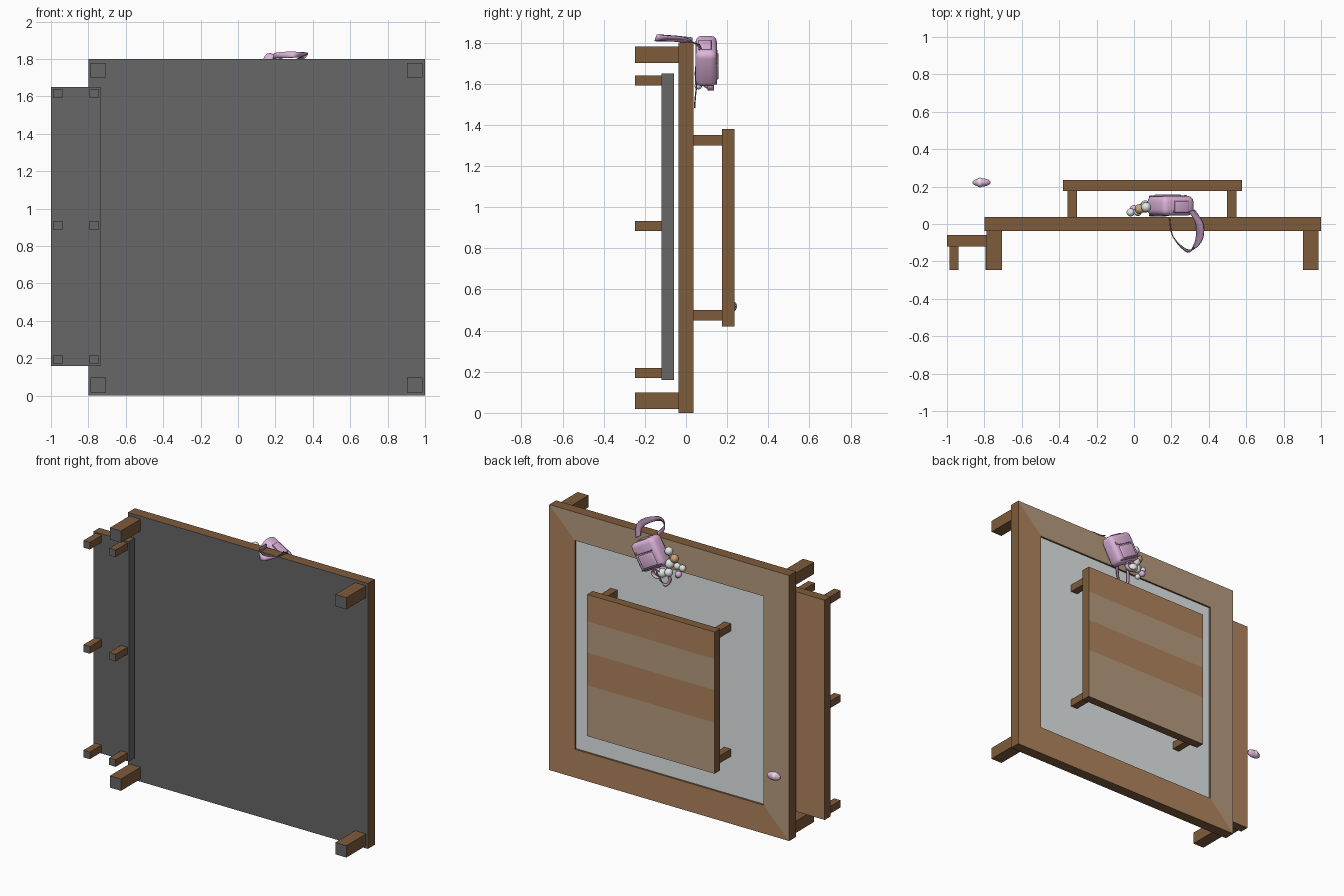
import bpy, bmesh, math
from mathutils import Vector, Matrix

if "Cube" in bpy.data.objects:
    bpy.data.objects.remove(bpy.data.objects["Cube"])

def material(name, rgb):
    m = bpy.data.materials.new(name)
    m.diffuse_color = (*rgb, 1)
    m.use_nodes = True
    m.node_tree.nodes["Principled BSDF"].inputs["Base Color"].default_value = m.diffuse_color
    return m

GREY = material("dark grey underside", (0.135, 0.135, 0.135))
EDGE = material("edge brown", (0.21, 0.106, 0.044))
WOOD = material("warm brown", (0.43, 0.23, 0.107))
PALE = material("greyish brown", (0.47, 0.335, 0.215))
GLASS = material("blue grey panel", (0.74, 0.79, 0.79))
PINK = material("pink mauve", (0.74, 0.46, 0.72))
PLUM = material("dark mauve", (0.33, 0.2, 0.33))
WHITE = material("bead white", (0.78, 0.8, 0.78))
TAN = material("bead tan", (0.6, 0.38, 0.18))

def finish(bm, name, mats, smooth=False, recalc=True):
    if recalc:
        bmesh.ops.recalc_face_normals(bm, faces=bm.faces)
    me = bpy.data.meshes.new(name)
    bm.to_mesh(me)
    bm.free()
    for m in mats:
        me.materials.append(m)
    ob = bpy.data.objects.new(name, me)
    bpy.context.collection.objects.link(ob)
    if smooth:
        bpy.ops.object.select_all(action='DESELECT')
        ob.select_set(True)
        bpy.context.view_layer.objects.active = ob
        bpy.ops.object.shade_smooth_by_angle(angle=math.radians(40))
    return ob

def box_bm(x, y, z):
    bm = bmesh.new()
    bmesh.ops.create_cube(bm, size=1)
    for v in bm.verts:
        v.co = Vector([a + (b - a) * (c + 0.5) for (a, b), c in zip((x, y, z), v.co)])
    bm.normal_update()
    return bm

def wood_box(name, x, y, z, grey_side=False, top=EDGE):
    """Brown block with a grey underside that faces the front."""
    bm = box_bm(x, y, z)
    for f in bm.faces:
        n = f.normal
        if n.y < -0.9 or (grey_side and n.x > 0.9):
            f.material_index = 1
        elif n.y > 0.9:
            f.material_index = 2
    return finish(bm, name, [EDGE, GREY, top])

# Large table top: mitred frame around a recessed panel
bm = box_bm((-0.8, 1.0), (-0.037, 0.037), (0, 1.8))
back = [f for f in bm.faces if f.normal.y > 0.9]
under = [f for f in bm.faces if f.normal.y < -0.9]
under[0].material_index = 1
ring = bmesh.ops.inset_region(bm, faces=back, thickness=0.192, use_even_offset=True)["faces"]
for f in ring:
    c = f.calc_center_median()
    f.material_index = 3 if c.z > 1.5 or c.x < -0.5 else 2
for f in back:
    f.material_index = 4
walls = bmesh.ops.inset_individual(bm, faces=back, thickness=0.001, depth=-0.012)["faces"]
for f in walls:
    f.material_index = 0
finish(bm, "table_top", [EDGE, GREY, WOOD, PALE, GLASS])

# Large table legs
for x in (-0.788, 0.903):
    for z in (0.018, 1.7):
        wood_box("table_leg", (x, x + 0.083), (-0.247, -0.037), (z, z + 0.08))

# Narrow bench with six legs
wood_box("bench_top", (-1.0, -0.735), (-0.12, -0.058), (0.16, 1.65), True, WOOD)
for x in (-0.987, -0.793):
    for z in (0.17, 0.885, 1.592):
        wood_box("bench_leg", (x, x + 0.048), (-0.247, -0.12), (z, z + 0.048))

# Small table with striped planks
bm = box_bm((-0.38, 0.577), (0.176, 0.236), (0.42, 1.38))
cuts = [1.38 - 0.96 * t for t in (0.19, 0.41, 0.64)]
for z in cuts:
    bmesh.ops.bisect_plane(bm, geom=bm.verts[:] + bm.edges[:] + bm.faces[:],
                           plane_co=(0, 0, z), plane_no=(0, 0, 1))
bm.normal_update()
for f in bm.faces:
    if f.normal.y > 0.9:
        band = sum(f.calc_center_median().z < z for z in cuts)
        f.material_index = 2 + band % 2
    elif f.normal.y < -0.9:
        f.material_index = 1
finish(bm, "small_table_top", [EDGE, GREY, WOOD, PALE])
for x in (-0.355, 0.497):
    for z in (0.45, 1.3):
        wood_box("small_table_leg", (x, x + 0.05), (0.025, 0.176), (z, z + 0.05))

# Tilted bag: all parts are given in the bag's own frame
TILT = Matrix.Translation((0.195, 0.098, 1.71)) @ Matrix.Rotation(math.radians(30), 4, 'Y')

def bag_part(name, center, size, bevel, mat):
    spans = [(c - s / 2, c + s / 2) for c, s in zip(center, size)]
    bm = box_bm(*spans)
    bmesh.ops.bevel(bm, geom=bm.edges[:], offset=bevel, segments=3, affect='EDGES', profile=0.5)
    bmesh.ops.transform(bm, matrix=TILT, verts=bm.verts)
    return finish(bm, name, [mat], True)

bag_part("bag_body", (0, 0, 0), (0.195, 0.105, 0.195), 0.03, PINK)
bag_part("bag_front_pocket", (0, 0.053, -0.03), (0.12, 0.016, 0.085), 0.007, PINK)
bag_part("bag_pocket_trim", (0, 0.051, 0.022), (0.135, 0.008, 0.006), 0.002, PLUM)
bag_part("bag_bottom_trim", (0, 0, -0.08), (0.17, 0.107, 0.008), 0.003, PLUM)
bag_part("bag_top_patch", (0.01, -0.005, 0.097), (0.085, 0.06, 0.01), 0.004, PINK)
bag_part("bag_top_patch_trim", (0.01, -0.005, 0.096), (0.091, 0.066, 0.006), 0.002, PLUM)
bag_part("bag_badge", (0.07, 0.05, 0.035), (0.016, 0.012, 0.016), 0.004, TAN)

def strap(name, stations, inner, outer):
    """Band swept through (centre, width vector) stations."""
    bm = bmesh.new()
    rows = []
    n = len(stations)
    for i in range(n - 1):
        p = [stations[min(max(i + k, 0), n - 1)] for k in (-1, 0, 1, 2)]
        for s in range(6 if i < n - 2 else 7):
            t = s / 6
            row = []
            for j in (0, 1):
                a, b, c, d = (Vector(q[j]) for q in p)
                row.append(0.5 * (2 * b + (c - a) * t + (2 * a - 5 * b + 4 * c - d) * t * t
                                  + (3 * b - a - 3 * c + d) * t ** 3))
            rows.append([bm.verts.new(row[0] + row[1] * k) for k in (-0.5, 0.5)])
    for r, q in zip(rows, rows[1:]):
        bm.faces.new((r[0], r[1], q[1], q[0]))
    ob = finish(bm, name, [inner, outer], True, False)
    mod = ob.modifiers.new("thickness", 'SOLIDIFY')
    mod.thickness = 0.006
    mod.offset = 0
    mod.material_offset = 1

strap("bag_shoulder_strap", [
    ((0.19, 0.03, 1.81), (0, 0, 0.03)), ((0.21, -0.07, 1.82), (0, 0, 0.03)),
    ((0.29, -0.145, 1.823), (0.005, 0.012, 0.032)), ((0.345, -0.09, 1.822), (0.035, 0, 0.022)),
    ((0.35, 0.0, 1.815), (0.04, 0, 0.015)), ((0.31, 0.07, 1.78), (0.03, 0.01, -0.02))], PLUM, PINK)
strap("bag_lower_strap", [
    ((0.19, 0.055, 1.63), (0.02, 0, 0)), ((0.17, 0.045, 1.53), (0.018, 0, 0.005)),
    ((0.13, 0.042, 1.49), (0.005, 0, 0.018)), ((0.09, 0.045, 1.53), (0.018, 0, 0)),
    ((0.1, 0.055, 1.62), (0.02, 0, 0))], PLUM, PINK)

# Bead charms hanging beside the bag
def bead(name, center, radius, mat, squash=(1, 1, 1)):
    bm = bmesh.new()
    bmesh.ops.create_uvsphere(bm, u_segments=14, v_segments=9, radius=radius)
    for v in bm.verts:
        v.co = Vector(center) + Vector([a * b for a, b in zip(v.co, squash)])
    return finish(bm, name, [mat], True)

for x, y, z, r, m in ((0.065, 0.09, 1.755, 0.027, WHITE), (0.03, 0.08, 1.71, 0.027, TAN),
                      (0.06, 0.09, 1.67, 0.03, WHITE), (0.02, 0.065, 1.655, 0.022, WHITE),
                      (-0.018, 0.062, 1.65, 0.022, WHITE), (0.0, 0.08, 1.61, 0.022, PINK),
                      (0.06, 0.1, 1.615, 0.027, WHITE), (0.1, 0.11, 1.605, 0.03, WHITE),
                      (0.02, 0.06, 1.59, 0.018, WHITE)):
    bead("charm_bead", (x, y, z), r, m)

# Ring charm under the bag
loop = [Vector((0.13 + 0.035 * math.cos(a), 0.12, 1.6 + 0.03 * math.sin(a)))
        for a in (math.tau * i / 8 for i in range(9))]
strap("ring_charm", [(p, (0, 0.03, 0)) for p in loop], PINK, PINK)

# Small loose fan-shaped charm beside the small table
bead("loose_charm_shell", (-0.815, 0.222, 0.515), 0.05, PINK, (1, 0.45, 0.55))
bead("loose_charm_center", (-0.823, 0.222, 0.518), 0.022, WHITE, (1, 1.2, 1.2))
